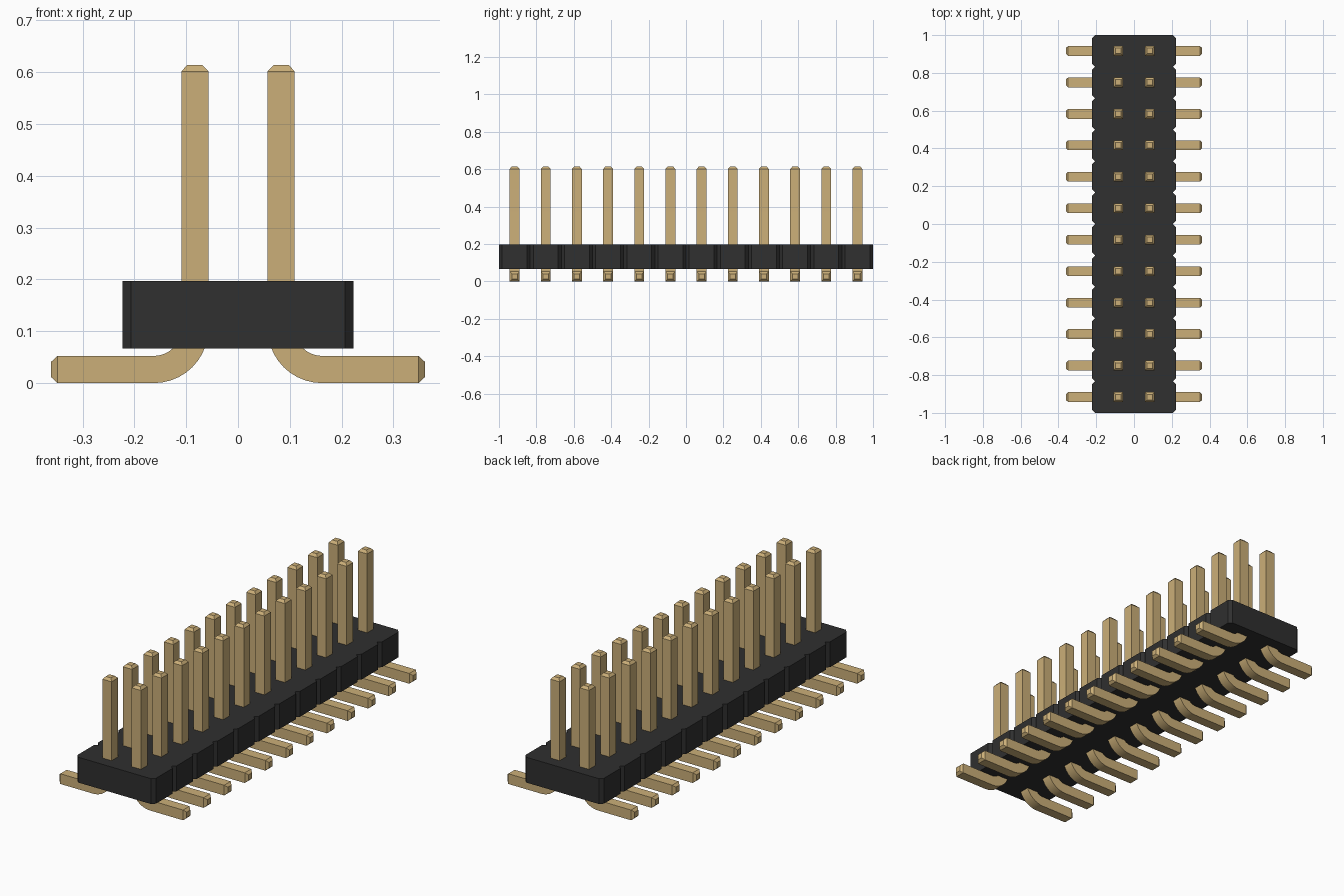
import bpy, bmesh, math

if "Cube" in bpy.data.objects:
    bpy.data.objects.remove(bpy.data.objects["Cube"])

COUNT = 12
PITCH = 2 / COUNT
HALF = 0.0262      # half thickness of a pin
TIP = 0.0145       # half thickness at its chamfered ends
CHAMFER = 0.0125


def material(name, color):
    mat = bpy.data.materials.new(name)
    mat.use_nodes = True
    mat.diffuse_color = color
    mat.node_tree.nodes["Principled BSDF"].inputs["Base Color"].default_value = color
    return mat


def mesh_from(bm, name, mat):
    bmesh.ops.recalc_face_normals(bm, faces=bm.faces)
    mesh = bpy.data.meshes.new(name)
    bm.to_mesh(mesh)
    bm.free()
    mesh.materials.append(mat)
    return mesh


def add_object(name, mesh):
    obj = bpy.data.objects.new(name, mesh)
    bpy.context.collection.objects.link(obj)
    return obj


black = material("black plastic", (0.029, 0.029, 0.029, 1))
gold = material("gold metal", (0.60, 0.43, 0.19, 1))

# Housing: outline with a chamfered notch between neighbouring pin pairs
WIDTH, CUT, BOTTOM, TOP = 0.223, 0.0167, 0.067, 0.197
side = [(WIDTH - CUT, -1)]
for i in range(COUNT):
    start = -1 + i * PITCH
    side += [(WIDTH, start + CUT), (WIDTH, start + PITCH - CUT),
             (WIDTH - CUT, start + PITCH)]
outline = side + [(-x, -y) for x, y in side]

bm = bmesh.new()
base = bm.faces.new([bm.verts.new((x, y, BOTTOM)) for x, y in outline])
extruded = bmesh.ops.extrude_face_region(bm, geom=[base], use_keep_orig=True)
top_verts = [v for v in extruded["geom"] if isinstance(v, bmesh.types.BMVert)]
bmesh.ops.translate(bm, verts=top_verts, vec=(0, 0, TOP - BOTTOM))
add_object("housing", mesh_from(bm, "housing", black))

# Pin path: (x, z, direction angle, half thickness), from upright tip to foot tip
PIN_X, PIN_TOP, FOOT_END, BEND = 0.0833, 0.614, 0.361, 0.079
center_x, center_z = PIN_X + BEND, HALF + BEND
path = [(PIN_X, PIN_TOP, 0, TIP), (PIN_X, PIN_TOP - CHAMFER, 0, HALF)]
STEPS = 10
for i in range(STEPS + 1):
    a = math.pi / 2 * i / STEPS
    path.append((center_x - BEND * math.cos(a), center_z - BEND * math.sin(a), a, HALF))
path += [(FOOT_END - CHAMFER, HALF, math.pi / 2, HALF),
         (FOOT_END, HALF, math.pi / 2, TIP)]

# Sweep a square section along the path
bm = bmesh.new()
rings = []
for x, z, a, h in path:
    nx, nz = math.cos(a), math.sin(a)
    rings.append([bm.verts.new((x + nx * s * h, t * h, z + nz * s * h))
                  for s, t in ((-1, -1), (1, -1), (1, 1), (-1, 1))])
for r, q in zip(rings, rings[1:]):
    for k in range(4):
        n = (k + 1) % 4
        bm.faces.new((r[k], r[n], q[n], q[k]))
bm.faces.new(rings[0])
bm.faces.new(rings[-1])
pin_mesh = mesh_from(bm, "pin", gold)

# Two rows of pins, the right row turned half round
pins = []
for i in range(COUNT):
    y = -1 + (i + 0.5) * PITCH
    for name, turn in (("left", 0), ("right", math.pi)):
        pin = add_object(f"{name}_pin_{i + 1}", pin_mesh)
        pin.location.y = y
        pin.rotation_euler.z = turn
        pins.append(pin)

# Smooth the bend, keep the square edges sharp
bpy.ops.object.select_all(action="DESELECT")
pins[0].select_set(True)
bpy.context.view_layer.objects.active = pins[0]
bpy.ops.object.shade_smooth_by_angle(angle=math.radians(30))
